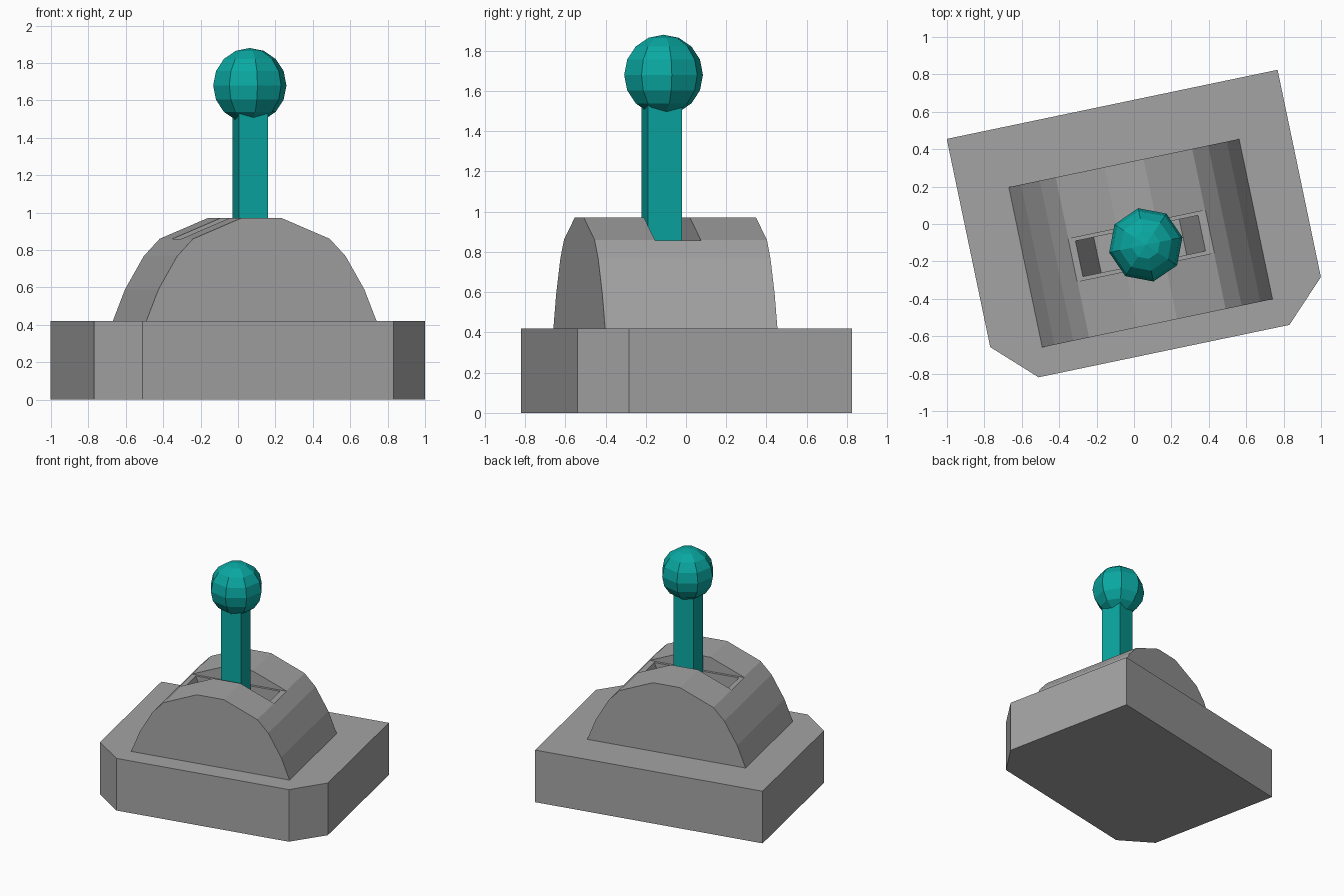
import bpy
import bmesh
import math

TURN = math.radians(11.8)      # the whole model is turned about z

old = bpy.data.objects.get("Cube")
if old:
    bpy.data.objects.remove(old, do_unlink=True)


def material(name, rgb):
    mat = bpy.data.materials.new(name)
    mat.use_nodes = True
    colour = (*rgb, 1)
    mat.diffuse_color = colour
    bsdf = next(n for n in mat.node_tree.nodes if n.type == 'BSDF_PRINCIPLED')
    bsdf.inputs["Base Color"].default_value = colour
    return mat


grey = material("grey", (0.37, 0.37, 0.37))
teal = material("teal", (0.003, 0.39, 0.36))


def finish(name, bm, mat):
    bmesh.ops.recalc_face_normals(bm, faces=bm.faces[:])
    mesh = bpy.data.meshes.new(name)
    bm.to_mesh(mesh)
    bm.free()
    mesh.materials.append(mat)
    obj = bpy.data.objects.new(name, mesh)
    obj.rotation_euler.z = TURN
    bpy.context.collection.objects.link(obj)
    return obj


def prism(name, points, offset, mat):
    """Extrude a closed 3D outline along an offset."""
    bm = bmesh.new()
    face = bm.faces.new([bm.verts.new(p) for p in points])
    result = bmesh.ops.extrude_face_region(bm, geom=[face], use_keep_orig=True)
    verts = [g for g in result["geom"] if isinstance(g, bmesh.types.BMVert)]
    bmesh.ops.translate(bm, verts=verts, vec=offset)
    return finish(name, bm, mat)


def box(name, x0, x1, y0, y1, z0, z1, mat):
    outline = [(x0, y0, z0), (x1, y0, z0), (x1, y1, z0), (x0, y1, z0)]
    return prism(name, outline, (0, 0, z1 - z0), mat)


def cut(target, cutter):
    cutter.hide_render = True
    mod = target.modifiers.new("cut", 'BOOLEAN')
    mod.operation = 'DIFFERENCE'
    mod.solver = 'EXACT'
    mod.object = cutter
    bpy.context.view_layer.update()
    with bpy.context.temp_override(object=target, active_object=target):
        bpy.ops.object.modifier_apply(modifier=mod.name)
    bpy.data.objects.remove(cutter, do_unlink=True)


# Base slab with two chamfered front corners
base_outline = [(-0.887, 0.65), (0.92, 0.65), (0.92, -0.482),
                (0.703, -0.698), (-0.667, -0.698), (-0.887, -0.487)]
prism("base", [(x, y, 0) for x, y in base_outline], (0, 0, 0.42), grey)

# Faceted arched housing
half_arch = [(0.629, 0.42), (0.562, 0.59), (0.46, 0.767), (0.373, 0.86), (0.107, 0.972)]
arch = half_arch + [(-x, z) for x, z in reversed(half_arch)]
housing = prism("housing", [(x + 0.014, -0.545, z) for x, z in arch], (0, 0.875, 0), grey)

# Flat-bottomed slot across the crown, then a pit with sloping ends
cut(housing, box("slot_cutter", -0.5, 0.5, -0.239, -0.006, 0.858, 1.1, grey))
pit = [(-0.325, 0.858), (-0.225, 0.6), (0.242, 0.6), (0.345, 0.858), (0.345, 0.95), (-0.325, 0.95)]
cut(housing, prism("pit_cutter", [(x, -0.219, z) for x, z in pit], (0, 0.194, 0), grey))

# Lever shaft
box("lever_shaft", -0.04, 0.118, -0.218, -0.044, 0.6, 1.56, teal)

# Faceted ball on top of the lever
bm = bmesh.new()
bmesh.ops.create_uvsphere(bm, u_segments=8, v_segments=8, radius=0.2)
bmesh.ops.translate(bm, verts=bm.verts[:], vec=(0.039, -0.122, 1.68))
finish("lever_ball", bm, teal)
